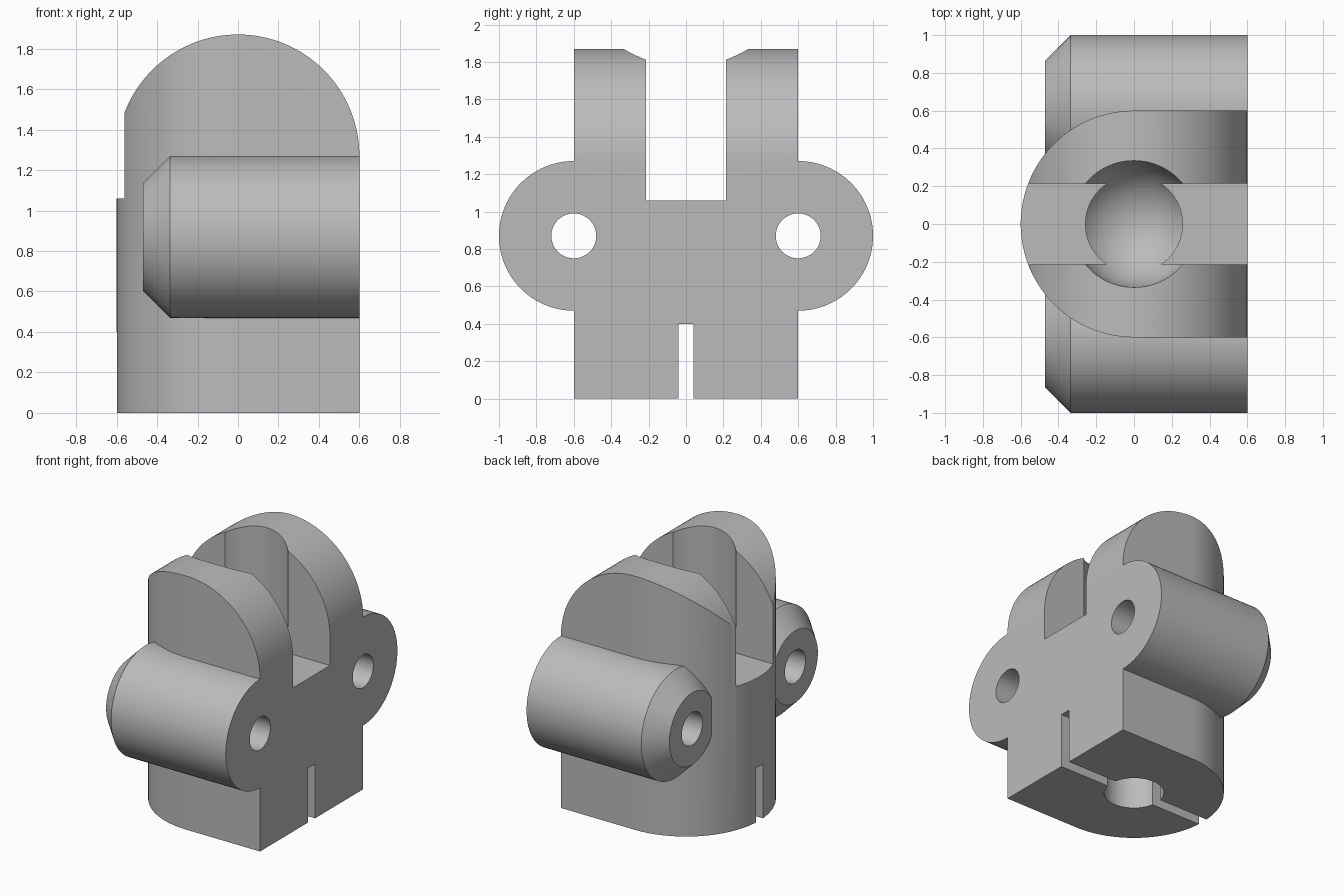
import bpy
import bmesh
from math import sin, cos, pi, asin
from mathutils import Vector

if "Cube" in bpy.data.objects:
    bpy.data.objects.remove(bpy.data.objects["Cube"])

# Main dimensions
HALF = 0.6            # body half width, arch and rounded back radius
SPRING = 1.27         # height where the arch starts
SLOT, FLOOR = 0.215, 1.06
SOCKET, SOCKET_Z = 0.335, 0.845
LUG, LUG_Z, CHAMFER = 0.4, 0.87, 0.135
SLIT_TOP = 0.4

grey = bpy.data.materials.new("plain grey")
grey.use_nodes = True
colour = (0.5, 0.5, 0.5, 1)
grey.diffuse_color = colour
grey.node_tree.nodes["Principled BSDF"].inputs["Base Color"].default_value = colour


def finish(name, bm):
    bmesh.ops.recalc_face_normals(bm, faces=bm.faces)
    mesh = bpy.data.meshes.new(name)
    bm.to_mesh(mesh)
    bm.free()
    mesh.materials.append(grey)
    obj = bpy.data.objects.new(name, mesh)
    bpy.context.collection.objects.link(obj)
    return obj


def loft(name, *rings):
    """Closed solid through matching rings of points."""
    bm = bmesh.new()
    loops = [[bm.verts.new(p) for p in ring] for ring in rings]
    for a, b in zip(loops, loops[1:]):
        for i in range(len(a)):
            bm.faces.new((a[i - 1], a[i], b[i], b[i - 1]))
    bm.faces.new(loops[0])
    bm.faces.new(loops[-1])
    return finish(name, bm)


def arc(radius, start, end, steps=64):
    angles = [start + (end - start) * i / steps for i in range(steps + 1)]
    return [(radius * cos(a), radius * sin(a)) for a in angles]


def prism_z(name, points, low, high):
    return loft(name, *[[(x, y, z) for x, y in points] for z in (low, high)])


def box(name, low, high):
    (x0, y0, z0), (x1, y1, z1) = low, high
    return prism_z(name, [(x0, y0), (x1, y0), (x1, y1), (x0, y1)], z0, z1)


def rod_x(name, y, z, *stations):
    """Round bar along x through (x, radius) stations."""
    return loft(name, *[[(x, y + u, z + v) for u, v in arc(r, 0, 2 * pi, 96)[:-1]]
                        for x, r in stations])


def combine(target, tool, operation):
    mod = target.modifiers.new(operation, 'BOOLEAN')
    mod.operation, mod.solver, mod.object = operation, 'EXACT', tool
    bpy.context.view_layer.objects.active = target
    bpy.ops.object.modifier_apply(modifier=mod.name)
    bpy.data.objects.remove(tool)


# Body: arched front profile trimmed by a plan with a rounded back
front = [(x, SPRING + z) for x, z in arc(HALF, 0, pi)]
front += [(-0.7, SPRING), (-0.7, 0), (HALF, 0)]
body = loft("clevis_body", *[[(x, y, z) for x, z in front] for y in (-1, 1)])
plan = [(1, -HALF), (1, HALF)] + arc(HALF, pi / 2, 3 * pi / 2)
combine(body, prism_z("plan_trim", plan, -1, 3), 'INTERSECT')

# Side lugs with chamfered ends
for side in (-1, 1):
    lug = rod_x("lug", side * HALF, LUG_Z, (-0.47, LUG - CHAMFER),
                (CHAMFER - 0.47, LUG), (HALF, LUG))
    combine(body, lug, 'UNION')

# Fork slot and bottom slit
combine(body, box("fork_slot", (-2, -SLOT, FLOOR), (2, SLOT, 3)), 'DIFFERENCE')
combine(body, box("slit", (-2, -0.04, -1), (2, 0.04, SLIT_TOP)), 'DIFFERENCE')

# Ball socket
bm = bmesh.new()
bmesh.ops.create_uvsphere(bm, u_segments=96, v_segments=48, radius=SOCKET)
bmesh.ops.translate(bm, verts=bm.verts, vec=Vector((0, 0, SOCKET_Z)))
combine(body, finish("socket", bm), 'DIFFERENCE')

# Scooped inner walls of the fork arms, and lug holes
rim = asin(SLOT / SOCKET)
for side in (-1, 1):
    scoop = [(x, side * y) for x, y in arc(SOCKET, rim, pi - rim, 40)]
    combine(body, prism_z("scoop", scoop, SOCKET_Z + 0.01, 3), 'DIFFERENCE')
    hole = rod_x("lug_hole", side * HALF, LUG_Z, (-2, 0.12), (2, 0.12))
    combine(body, hole, 'DIFFERENCE')

# Blind bore in the base
combine(body, prism_z("bore", arc(0.2, 0, 2 * pi)[:-1], -1, SLIT_TOP), 'DIFFERENCE')

# Smooth curves, crisp edges
bpy.ops.object.select_all(action='DESELECT')
body.select_set(True)
bpy.context.view_layer.objects.active = body
bpy.ops.object.shade_smooth_by_angle(angle=pi / 6)
